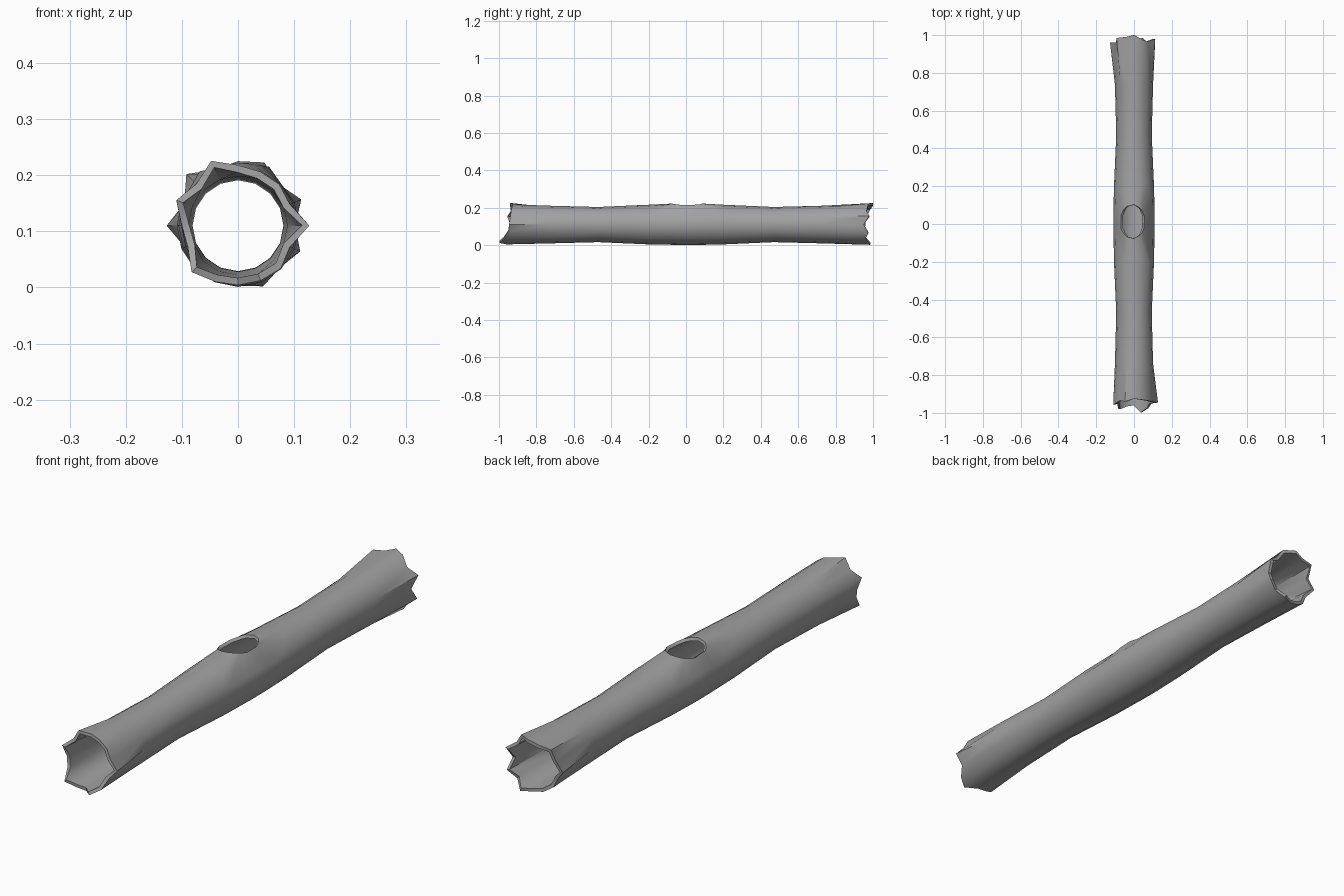
import bpy, bmesh, math, random

random.seed(4)
cube = bpy.data.objects.get("Cube")
if cube:
    bpy.data.objects.remove(cube, do_unlink=True)

SIDES = 16
AXIS_Z = 0.11
WALL = 0.013

# Ragged ends: per side, flare beyond the base radius and length beyond the base end (thousandths)
FRONT_FLARE = [37, 10, 14, 14, 18, 35, 15, 29, 10, 7, 27, 18, 16, 16, 18, 10]
FRONT_JAG = [25, 20, 15, 10, 5, 20, 15, 35, 20, 30, 60, 45, 40, 78, 55, 30]
BACK_FLARE = [12, 32, 14, 32, 25, 18, 40, 14, 37, 12, 18, 17, 17, 27, 16, 30]
BACK_JAG = [30, 60, 45, 55, 80, 70, 65, 40, 40, 25, 30, 40, 45, 65, 40, 55]

# Body rings as (y, radius), swelling in the middle and narrowing at each waist
BODY = [(-0.74, 0.101), (-0.47, 0.094), (-0.2, 0.106),
        (-0.08, 0.108), (-0.03, 0.109), (0.05, 0.109), (0.105, 0.108),
        (0.2, 0.106), (0.47, 0.094), (0.74, 0.101)]


def add_ring(bm, ys, radii):
    verts = []
    for k in range(SIDES):
        a = math.tau * k / SIDES
        verts.append(bm.verts.new((radii[k] * math.cos(a), ys[k],
                                   AXIS_Z + radii[k] * math.sin(a))))
    return verts


def ragged_end(bm, sign, flare, jag):
    return add_ring(bm, [sign * (0.92 + j / 1000) for j in jag],
                    [0.09 + f / 1000 for f in flare])


# Bark surface, a tube of rings
bm = bmesh.new()
rings = [ragged_end(bm, -1, FRONT_FLARE, FRONT_JAG)]
rings += [add_ring(bm, [y] * SIDES, [r] * SIDES) for y, r in BODY]
rings.append(ragged_end(bm, 1, BACK_FLARE, BACK_JAG))
knot_faces = []
for lower, upper in zip(rings, rings[1:]):
    for k in range(SIDES):
        n = (k + 1) % SIDES
        face = bm.faces.new((lower[k], upper[k], upper[n], lower[n]))
        c = face.calc_center_median()
        if abs(c.y - 0.013) < 0.09 and 2 <= k <= 5:
            knot_faces.append(face)

# Knot hole on top: open the faces, then round the edge to an oval with a raised lip
bmesh.ops.delete(bm, geom=knot_faces, context='FACES')
for v in bm.verts:
    if v.is_boundary and abs(v.co.y) < 0.5:
        dx, dy = (v.co.x + 0.008) / 0.066, (v.co.y - 0.013) / 0.09
        d = math.hypot(dx, dy)
        v.co.x = -0.008 + 0.066 * dx / d
        v.co.y = 0.013 + 0.09 * dy / d
        lift = 0.003 + 0.007 * abs(dx / d) + random.uniform(-0.003, 0.003)
        v.co.z = AXIS_Z + math.sqrt(0.109 ** 2 - v.co.x ** 2) + lift

mesh = bpy.data.meshes.new("hollow_log")
bm.to_mesh(mesh)
bm.free()
log = bpy.data.objects.new("hollow_log", mesh)
bpy.context.collection.objects.link(log)

# Material
grey = bpy.data.materials.new("weathered_grey")
grey.use_nodes = True
colour = (0.36, 0.36, 0.36, 1)
grey.diffuse_color = colour
grey.node_tree.nodes["Principled BSDF"].inputs["Base Color"].default_value = colour
mesh.materials.append(grey)

# Wall thickness, inward
bpy.ops.object.select_all(action='DESELECT')
log.select_set(True)
bpy.context.view_layer.objects.active = log
wall = log.modifiers.new("wall", 'SOLIDIFY')
wall.thickness = WALL
wall.offset = -1
bpy.ops.object.modifier_apply(modifier=wall.name)
bpy.ops.object.shade_smooth_by_angle(angle=math.radians(45))
